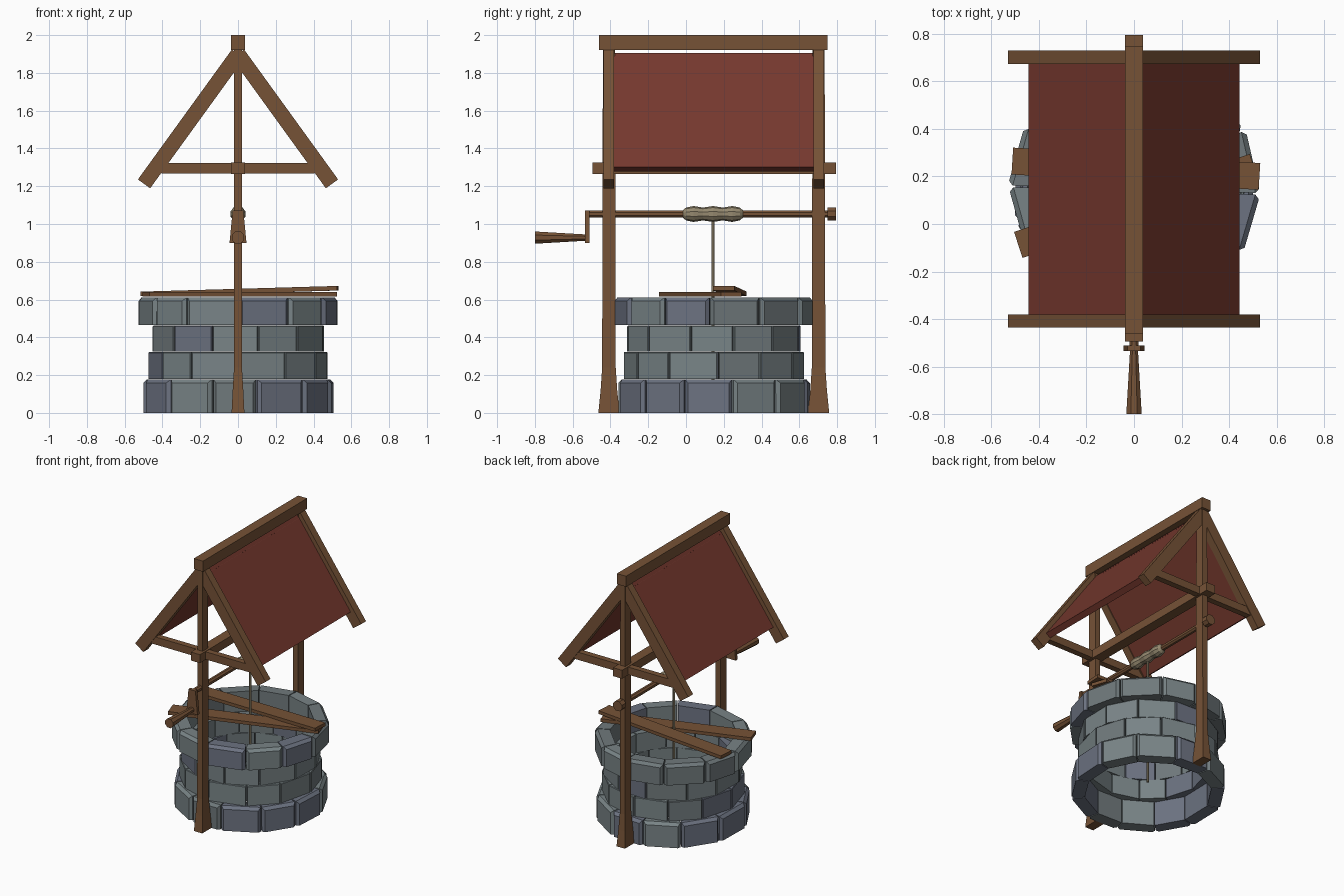
import bpy, bmesh, math, random
from mathutils import Vector, Matrix

if "Cube" in bpy.data.objects:
    bpy.data.objects.remove(bpy.data.objects["Cube"])

random.seed(4)
CY = 0.147                      # centre of the well in y


def material(name, rgb):
    m = bpy.data.materials.new(name)
    m.diffuse_color = (*rgb, 1)
    m.use_nodes = True
    m.node_tree.nodes["Principled BSDF"].inputs["Base Color"].default_value = m.diffuse_color
    return m


WOOD = material("wood", (0.18, 0.085, 0.037))
RED = material("roof_red", (0.18, 0.04, 0.027))
ROPE = material("rope", (0.30, 0.25, 0.16))
STONES = [material("stone_a", (0.19, 0.23, 0.24)),
          material("stone_b", (0.15, 0.17, 0.22)),
          material("stone_c", (0.16, 0.19, 0.20))]


def finish(bm, name, mat):
    bmesh.ops.recalc_face_normals(bm, faces=bm.faces)
    me = bpy.data.meshes.new(name)
    bm.to_mesh(me)
    bm.free()
    me.materials.append(mat)
    ob = bpy.data.objects.new(name, me)
    bpy.context.collection.objects.link(ob)
    return ob


def loft(name, rings, mat):
    """Skin a list of equal-length point rings and cap both ends."""
    bm = bmesh.new()
    vr = [[bm.verts.new(p) for p in r] for r in rings]
    n = len(vr[0])
    for a, b in zip(vr, vr[1:]):
        for i in range(n):
            bm.faces.new((a[i], a[(i + 1) % n], b[(i + 1) % n], b[i]))
    bm.faces.new(vr[0])
    bm.faces.new(vr[-1])
    return finish(bm, name, mat)


def prism(name, profile, y0, y1, mat):
    """Extrude an x-z profile along y."""
    return loft(name, [[(x, y, z) for x, z in profile] for y in (y0, y1)], mat)


def box(name, x, y, z, mat=WOOD):
    return prism(name, [(x[0], z[0]), (x[1], z[0]), (x[1], z[1]), (x[0], z[1])], *y, mat)


def turned(name, stations, z, mat, sides=8, x=0):
    """Round part along y from (y, radius) stations."""
    angs = [2 * math.pi * (i + 0.5) / sides for i in range(sides)]
    return loft(name, [[(x + r * math.cos(a), y, z + r * math.sin(a)) for a in angs]
                       for y, r in stations], mat)


def sloped(name, a, b, up, down, y0, y1, mat):
    """Bar in the x-z plane from a to b, offset either side of its axis."""
    a, b = Vector(a), Vector(b)
    d = (b - a).normalized()
    n = Vector((-d.y, d.x))
    if n.y < 0:
        n = -n
    return prism(name, [a + n * up, b + n * up, b - n * down, a - n * down], y0, y1, mat)


def stone(name, r0, r1, z0, z1, a0, a1, bevel, mat):
    """One ring block, with the outer edges chamfered on the projecting courses."""
    bm = bmesh.new()
    ends = []
    for a in (a0, a1):
        ends.append([bm.verts.new((r * math.cos(a), CY + r * math.sin(a), z))
                     for r, z in ((r0, z0), (r1, z0), (r1, z1), (r0, z1))])
    p, q = ends
    for i in range(4):
        j = (i + 1) % 4
        bm.faces.new((p[i], p[j], q[j], q[i]))
    bm.faces.new(p)
    bm.faces.new(q)
    if bevel:
        outer = {p[1], p[2], q[1], q[2]}
        edges = [e for e in bm.edges if all(v in outer for v in e.verts)
                 and max(v.co.z for v in e.verts) > z0 + 0.01]
        bmesh.ops.bevel(bm, geom=edges, offset=bevel, segments=1, affect='EDGES')
    return finish(bm, name, mat)


# Stone courses: inner radius, outer radius, bottom, top, seam offset, chamfer
courses = [(0.425, 0.52, 0.0, 0.178, 13, 0.02), (0.385, 0.478, 0.18, 0.322, 1, 0.004),
           (0.385, 0.47, 0.324, 0.462, 14, 0.004), (0.425, 0.532, 0.464, 0.612, 0, 0.02)]
for c, (r0, r1, z0, z1, off, bev) in enumerate(courses):
    seams = [off + 30 * i + random.uniform(-2.5, 2.5) for i in range(12)]
    seams.append(seams[0] + 360)
    for i in range(12):
        stone(f"well_stone_{c}_{i}", r0, r1 + random.uniform(-0.005, 0.0), z0, z1,
              math.radians(seams[i] + 0.4), math.radians(seams[i + 1] - 0.4), bev,
              STONES[random.choice((0, 0, 1, 2))])

# Gable frames: flared post, rafters and tie beam at each end
for end, y, s in (("front", -0.408, -1), ("back", 0.702, 1)):
    rings = []
    for z, hx, hy in ((0, 0.034, 0.056), (0.12, 0.028, 0.044), (0.24, 0.021, 0.036), (1.92, 0.02, 0.032)):
        rings.append([(i * hx, y + j * hy, z) for i, j in ((-1, -1), (1, -1), (1, 1), (-1, 1))])
    loft(f"{end}_post", rings, WOOD)
    for side, k in (("left", -1), ("right", 1)):
        sloped(f"{end}_{side}_rafter", (0, 1.90), (k * 0.4975, 1.2125), 0.04, 0.04,
               y - 0.028, y + 0.028, WOOD)
    box(f"{end}_tie_beam", (-0.405, 0.405), (y - 0.022, y + 0.022), (1.267, 1.323))

# Roof panels, ridge and long beam
for side, k in (("left", -1), ("right", 1)):
    sloped(f"{side}_roof_panel", (0, 1.90), (k * 0.436, 1.296), 0.01, 0.033, -0.382, 0.676, RED)
box("ridge_beam", (-0.037, 0.037), (-0.46, 0.75), (1.922, 2.0))
box("long_beam", (-0.037, 0.037), (-0.495, 0.795), (1.264, 1.326))

# Winch: axle, end block, crank and handle
turned("axle", [(-0.53, 0.02), (0.78, 0.02)], 1.053, WOOD)
turned("axle_end_block", [(0.748, 0.038), (0.795, 0.038)], 1.053, WOOD)
prism("crank_arm", [(-0.045, 0.9), (0.045, 0.9), (0.028, 1.072), (-0.028, 1.072)],
      -0.535, -0.512, WOOD)
turned("crank_handle", [(-0.8, 0.035), (-0.53, 0.018)], 0.928, WOOD)

# Wound rope and the hanging line
coil = [(-0.018, 0.018), (0.0, 0.034), (0.04, 0.042), (0.09, 0.034), (0.143, 0.042),
        (0.195, 0.034), (0.245, 0.042), (0.285, 0.034), (0.303, 0.018)]
turned("rope_coil", coil, 1.053, ROPE, 10)
hang = [[(0.009 * math.cos(t * math.pi / 3), 0.143 + 0.009 * math.sin(t * math.pi / 3), z)
         for t in range(6)] for z in (0.09, 1.04)]
loft("hanging_rope", hang, ROPE)


# Two loose planks lying across the rim
def plank(name, a, b, w, t):
    a, b = Vector(a), Vector(b)
    d = (b - a).normalized()
    n = Vector((-d.y, d.x, 0)).normalized() * w / 2
    u = Vector((0, 0, t / 2))
    loft(name, [[p + n + u, p - n + u, p - n - u, p + n - u] for p in (a, b)], WOOD)


plank("lower_plank", (-0.487, -0.088, 0.627), (0.505, 0.24, 0.627), 0.115, 0.024)
plank("upper_plank", (-0.512, 0.265, 0.630), (0.528, 0.2, 0.660), 0.113, 0.024)
